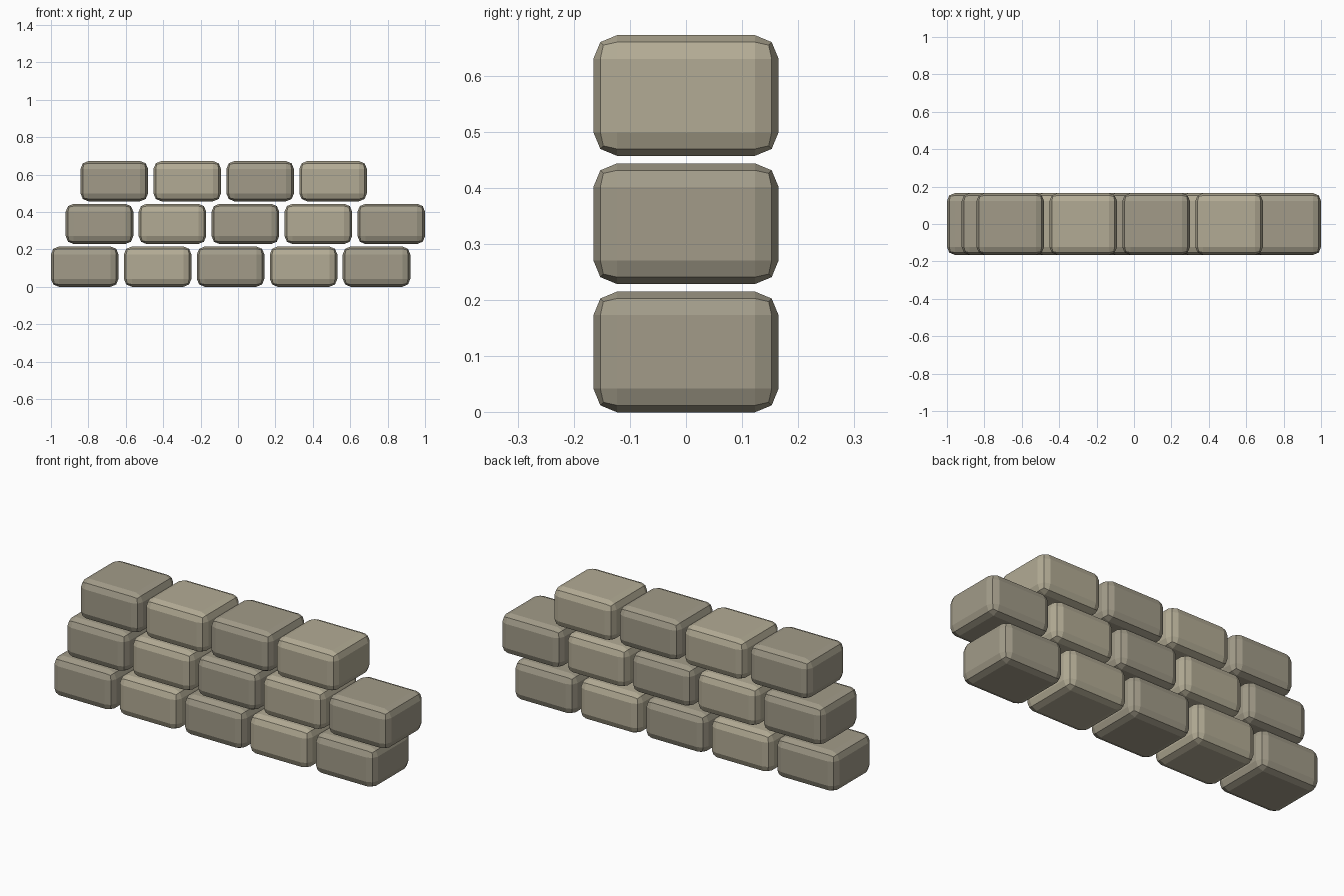
import bpy, bmesh

if "Cube" in bpy.data.objects:
    bpy.data.objects.remove(bpy.data.objects["Cube"])

W, D, H, BEVEL = 0.361, 0.33, 0.215, 0.042   # brick size and rounding
PITCH_X, PITCH_Z, SHIFT = 0.39, 0.2285, 0.079  # spacing and per-row offset


def make_material(name, color):
    mat = bpy.data.materials.new(name)
    mat.diffuse_color = (*color, 1)
    mat.use_nodes = True
    mat.node_tree.nodes["Principled BSDF"].inputs["Base Color"].default_value = mat.diffuse_color
    return mat


# One rounded brick mesh per stone shade, shared by all bricks of that shade
def brick_mesh(name, mat):
    bm = bmesh.new()
    bmesh.ops.create_cube(bm, size=1)
    bmesh.ops.scale(bm, vec=(W, D, H), verts=bm.verts)
    bmesh.ops.bevel(bm, geom=bm.edges[:], offset=BEVEL, segments=2,
                    profile=0.5, affect='EDGES')
    mesh = bpy.data.meshes.new(name)
    bm.to_mesh(mesh)
    bm.free()
    mesh.materials.append(mat)
    return mesh


shades = [
    brick_mesh("dark_brick", make_material("dark_stone", (0.36, 0.33, 0.25))),
    brick_mesh("light_brick", make_material("light_stone", (0.45, 0.41, 0.30))),
]

# Three staggered courses, the top one a brick short
for row, count in enumerate((5, 5, 4)):
    for i in range(count):
        brick = bpy.data.objects.new(f"brick_row{row + 1}_{i + 1}", shades[i % 2])
        brick.location = (-1 + W / 2 + row * SHIFT + i * PITCH_X, 0,
                          H / 2 + row * PITCH_Z)
        bpy.context.collection.objects.link(brick)
